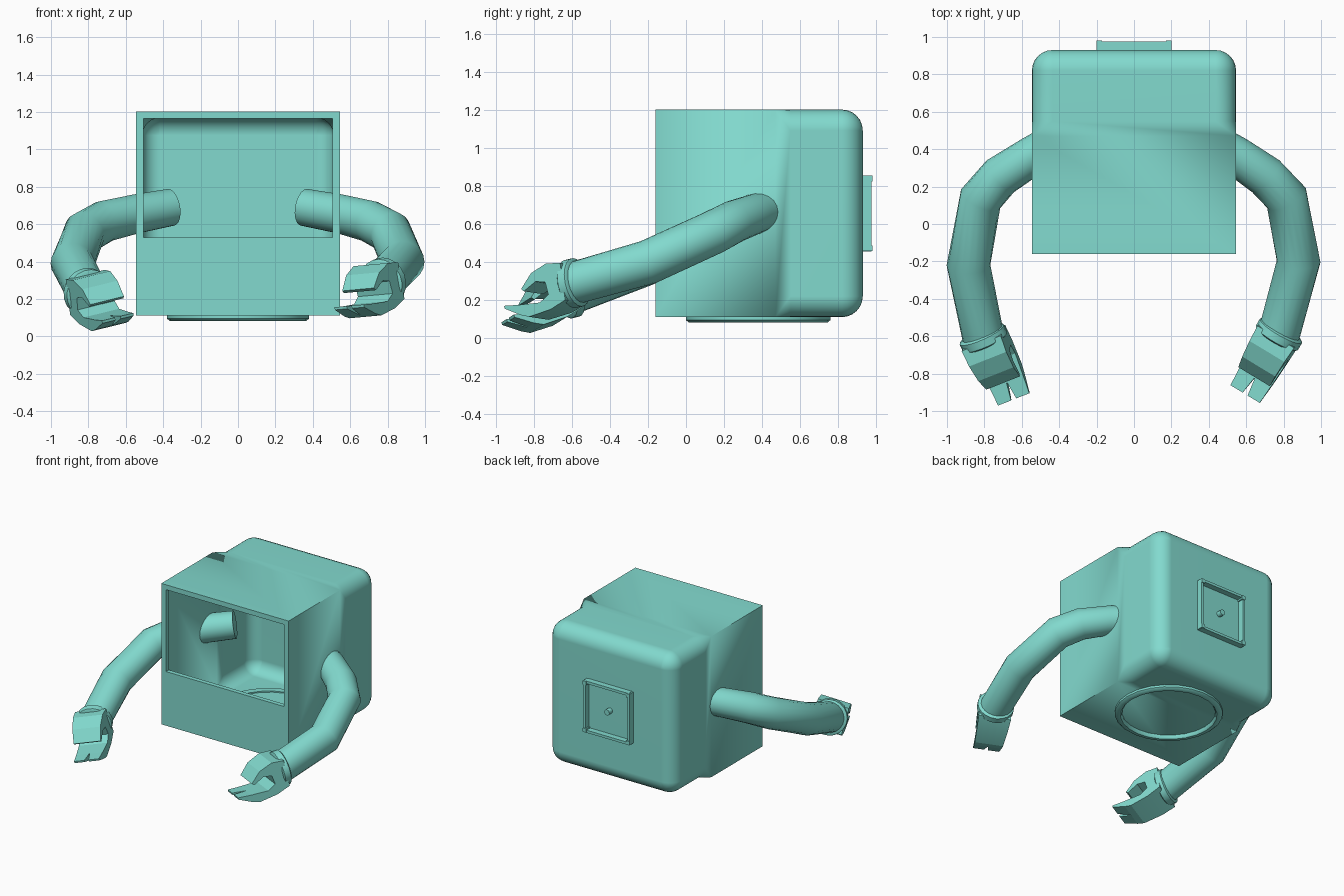
import bpy, bmesh, math
from mathutils import Vector

if "Cube" in bpy.data.objects:
    bpy.data.objects.remove(bpy.data.objects["Cube"])

teal = bpy.data.materials.new("teal")
teal.diffuse_color = (0.223, 0.70, 0.62, 1)
teal.use_nodes = True
teal.node_tree.nodes["Principled BSDF"].inputs["Base Color"].default_value = teal.diffuse_color


def finish(name, bm, angle=35):
    bmesh.ops.remove_doubles(bm, verts=bm.verts, dist=1e-5)
    bmesh.ops.recalc_face_normals(bm, faces=bm.faces)
    me = bpy.data.meshes.new(name)
    bm.to_mesh(me)
    bm.free()
    me.materials.append(teal)
    ob = bpy.data.objects.new(name, me)
    bpy.context.collection.objects.link(ob)
    smooth(ob, angle)
    return ob


def smooth(ob, angle):
    bpy.ops.object.select_all(action='DESELECT')
    ob.select_set(True)
    bpy.context.view_layer.objects.active = ob
    bpy.ops.object.shade_smooth_by_angle(angle=math.radians(angle))


def loft(bm, rings, closed=False):
    """Skin a list of equal-length point rings; cap the ends unless closed."""
    vs = [[bm.verts.new(p) for p in r] for r in rings]
    n = len(vs[0])
    pairs = list(zip(vs, vs[1:])) + ([(vs[-1], vs[0])] if closed else [])
    for a, b in pairs:
        for i in range(n):
            j = (i + 1) % n
            bm.faces.new((a[i], a[j], b[j], b[i]))
    if not closed:
        bm.faces.new(vs[0])
        bm.faces.new(vs[-1])


def box(name, lo, hi):
    bm = bmesh.new()
    loft(bm, [[(x, y, z) for x, y in ((lo[0], lo[1]), (hi[0], lo[1]), (hi[0], hi[1]), (lo[0], hi[1]))]
              for z in (lo[2], hi[2])])
    return finish(name, bm)


# Body: square section at the front, rounded section at the back
CZ, HALF, R = 0.657, 0.546, 0.11


def section(y, half, r, seg=6):
    pts = []
    for k, (sx, sz) in enumerate(((1, 1), (-1, 1), (-1, -1), (1, -1))):
        for i in range(seg + 1):
            a = math.pi / 2 * (k + i / seg)
            pts.append((sx * (half - r) + r * math.cos(a), y, CZ + sz * (half - r) + r * math.sin(a)))
    return pts


def body_solid(name, front, inset):
    h, r, back = HALF - inset, R - inset * 0.5, 0.93 - inset
    rings = [section(front, h, 0), section(0.47, h, 0), section(0.55, h, r)]
    for i in range(7):
        t = math.pi / 2 * i / 6
        d = r * (1 - math.cos(t))
        rings.append(section(back - r + r * math.sin(t), h - d, max(r - d, 0)))
    bm = bmesh.new()
    loft(bm, rings)
    return finish(name, bm)


body = body_solid("body_shell", -0.16, 0)
cutters = [body_solid("cavity_cutter", -0.125, 0.035),
           box("opening_cutter", (-0.505, -0.3, 0.53), (0.505, 0.1, 1.165))]
for c in cutters:
    c.hide_render = True
    m = body.modifiers.new("cut", 'BOOLEAN')
    m.operation, m.solver, m.object = 'DIFFERENCE', 'EXACT', c
    bpy.ops.object.select_all(action='DESELECT')
    bpy.context.view_layer.objects.active = body
    body.select_set(True)
    bpy.ops.object.modifier_apply(modifier=m.name)
    bpy.data.objects.remove(c)
smooth(body, 35)
body.modifiers.new("flat_normals", 'WEIGHTED_NORMAL').keep_sharp = True

# Ring under the body
bm = bmesh.new()
prof = [(0.33, 0.155), (0.33, 0.095), (0.34, 0.083), (0.365, 0.083), (0.38, 0.095), (0.38, 0.155)]
loft(bm, [[(r * math.cos(a), 0.38 + r * math.sin(a), z) for r, z in prof]
          for a in (math.tau * i / 24 for i in range(24))], closed=True)
finish("base_ring", bm, 50)

# Square frame and knob on the back
FZ, FH = 0.657, 0.19
for s in (-1, 1):
    box("panel_side_bar", (s * FH - 0.01, 0.92, FZ - FH), (s * FH + 0.01, 0.975, FZ + FH))
    box("panel_cross_bar", (-FH, 0.92, FZ + s * FH - 0.01), (FH, 0.975, FZ + s * FH + 0.01))
    for t in (-1, 1):
        x, z = s * 0.185, FZ + t * 0.183
        box("panel_corner", (x - 0.015, 0.92, z - 0.015), (x + 0.015, 0.98, z + 0.015))


def rod(name, c, axis, prof, n=20, angle=40):
    """Turned part: prof holds (distance along axis, radius)."""
    c, f = Vector(c), Vector(axis).normalized()
    s = f.cross(Vector((0, 0, 1))).normalized()
    u = s.cross(f)
    bm = bmesh.new()
    loft(bm, [[c + f * d + (s * math.cos(a) + u * math.sin(a)) * r
               for a in (math.tau * i / n for i in range(n))] for d, r in prof])
    return finish(name, bm, angle)


rod("panel_knob", (0, 0.92, FZ), (0, 1, 0), [(0, 0.022), (0.05, 0.022)], 12)


# Arms: tubes through bent centre lines
def tube(name, path, radii, n=20):
    P = [Vector(p) for p in path]
    rings = []
    for i, p in enumerate(P):
        t0 = (p - P[max(i - 1, 0)]).normalized()
        t1 = (P[min(i + 1, len(P) - 1)] - p).normalized()
        t = (t0 + t1).normalized()
        s = t.cross(Vector((0, 0, 1))).normalized()
        u = s.cross(t)
        rings.append([p + (s * math.cos(a) + u * math.sin(a)) * radii[i]
                      for a in (math.tau * k / n for k in range(n))])
    bm = bmesh.new()
    loft(bm, rings)
    return finish(name, bm, 50)


# Gripper hand: side profiles (forward, up) extruded across the hand
PALM = [(0, 0.10), (0.09, 0.115), (0.19, 0.085), (0.265, 0.015), (0.25, 0.0), (0.17, 0.035),
        (0.11, 0.02), (0.10, -0.05), (0.16, -0.08), (0.29, -0.065), (0.29, -0.12),
        (0.24, -0.14), (0.10, -0.13), (0, -0.10)]
FINGER = [(0.29, -0.065), (0.385, -0.05), (0.385, -0.065), (0.29, -0.12)]


def hand(side, c, fwd, roll):
    c, f = Vector(c), Vector(fwd).normalized()
    s = f.cross(Vector((0, 0, 1))).normalized() * -1
    u = f.cross(s)
    s, u = s * math.cos(roll) + u * math.sin(roll), u * math.cos(roll) - s * math.sin(roll)

    def prism(name, prof, edge0, edge1):
        bm = bmesh.new()
        loft(bm, [[c + f * a + u * b + s * e(a) for a, b in prof] for e in (edge0, edge1)])
        finish(name, bm, 25)

    def width(a):
        return 0.115 - 0.06 * a

    def slit(a):
        return 0.002 + 0.14 * (a - 0.29)

    prism(side + "_palm_and_jaws", PALM, lambda a: -width(a), width)
    prism(side + "_finger_outer", FINGER, lambda a: -width(a), lambda a: -slit(a))
    prism(side + "_finger_inner", FINGER, slit, width)
    rod(side + "_wrist_ring", c, f, [(-0.03, 0.118), (-0.022, 0.13), (0.022, 0.13), (0.03, 0.118)])


RADII = [0.10, 0.105, 0.112, 0.116, 0.117, 0.112]
for side, path, fwd, roll in (
        ("left", [(-0.36, 0.475, 0.69), (-0.545, 0.365, 0.655), (-0.715, 0.255, 0.615),
                  (-0.82, 0.135, 0.555), (-0.885, -0.22, 0.39), (-0.805, -0.61, 0.235)],
         (0.15, -0.33, -0.08), 0.23),
        ("right", [(0.355, 0.475, 0.69), (0.545, 0.365, 0.655), (0.705, 0.255, 0.615),
                   (0.815, 0.14, 0.555), (0.88, -0.20, 0.40), (0.775, -0.59, 0.29)],
         (-0.195, -0.335, -0.08), 0.08)):
    tube(side + "_arm", path, RADII)
    hand(side, path[-1], fwd, roll)
